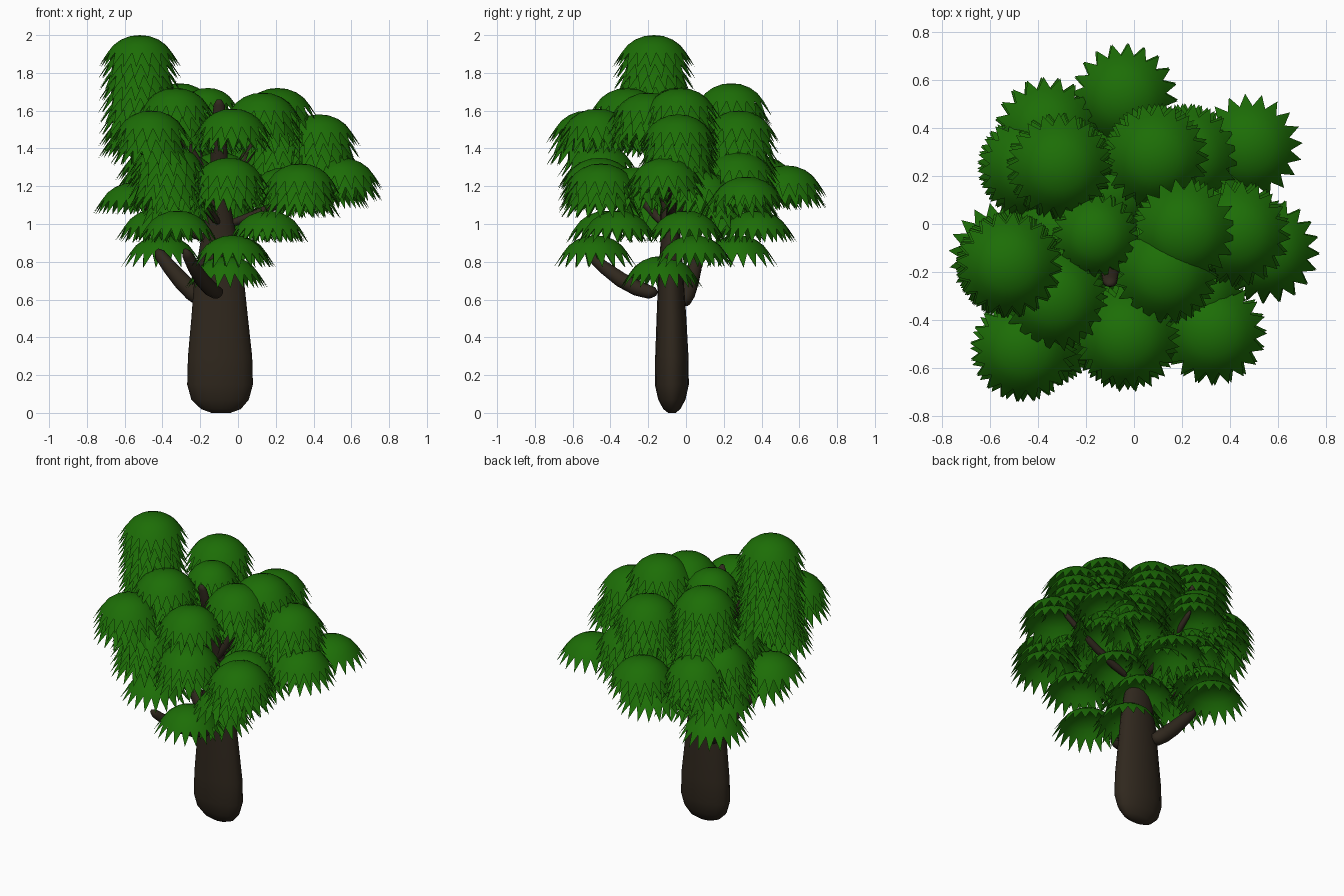
import bpy, bmesh, math, random
from mathutils import Vector

random.seed(4)


def material(name, rgb):
    m = bpy.data.materials.new(name)
    m.diffuse_color = (*rgb, 1)
    return m


BARK = material("dark_bark", (0.029, 0.0205, 0.0125))
LEAF = material("leaf_green", (0.012, 0.155, 0.002))


def finish(bm, name, mat, smooth=True):
    me = bpy.data.meshes.new(name)
    bm.to_mesh(me)
    bm.free()
    me.materials.append(mat)
    for p in me.polygons:
        p.use_smooth = smooth
    ob = bpy.data.objects.new(name, me)
    bpy.context.collection.objects.link(ob)
    return ob


def bridge(bm, a, b):
    n = len(a)
    for i in range(n):
        bm.faces.new((a[i], a[(i + 1) % n], b[(i + 1) % n], b[i]))


# Trunk: flattened oval rings (z, centre x, centre y, half width x, half width y)
def trunk():
    rows = [(0.0, -0.09, -0.075, 0.05, 0.02), (0.02, -0.09, -0.075, 0.105, 0.045),
            (0.07, -0.095, -0.075, 0.152, 0.072), (0.15, -0.095, -0.075, 0.174, 0.09),
            (0.3, -0.095, -0.075, 0.17, 0.088), (0.5, -0.097, -0.077, 0.15, 0.079),
            (0.7, -0.1, -0.08, 0.132, 0.068), (0.9, -0.1, -0.08, 0.1, 0.055),
            (1.1, -0.1, -0.09, 0.06, 0.045), (1.45, -0.1, -0.18, 0.04, 0.03),
            (1.63, -0.1, -0.24, 0.03, 0.022), (1.66, -0.1, -0.25, 0.012, 0.01)]
    bm = bmesh.new()
    n = 16
    rings = [[bm.verts.new((cx + rx * math.cos(math.tau * i / n),
                            cy + ry * math.sin(math.tau * i / n), z)) for i in range(n)]
             for z, cx, cy, rx, ry in rows]
    for a, b in zip(rings, rings[1:]):
        bridge(bm, a, b)
    bm.faces.new(rings[0][::-1])
    bm.faces.new(rings[-1])
    finish(bm, "trunk", BARK)


# Branch: round tube that bends upwards and tapers to rounded ends
def branch(name, start, end, r0=0.04, sag=0.04):
    a, b = Vector(start), Vector(end)
    side = (b - a).to_track_quat('Z', 'Y')
    bm = bmesh.new()
    rings = []
    for t, k in ((0, 0.4), (0.06, 0.85), (0.25, 1), (0.5, 0.95), (0.75, 0.8), (0.94, 0.65), (1, 0.3)):
        c = a.lerp(b, t) - Vector((0, 0, sag * 4 * t * (1 - t)))
        rings.append([bm.verts.new(c + side @ Vector((math.cos(math.tau * i / 10), math.sin(math.tau * i / 10), 0))
                                   * r0 * k) for i in range(10)])
    for p, q in zip(rings, rings[1:]):
        bridge(bm, p, q)
    bm.faces.new(rings[0][::-1])
    bm.faces.new(rings[-1])
    finish(bm, name, BARK)


# Leaf cap: smooth dome with a fringe of drooping points
def add_cap(bm, x, y, top, s=1.0, n=20):
    turn = random.random()

    def ring(r, drop, off=0.0):
        return [bm.verts.new((x + s * r * math.cos(math.tau * (i + turn + off) / n),
                              y + s * r * math.sin(math.tau * (i + turn + off) / n),
                              top - s * drop)) for i in range(n)]
    apex = bm.verts.new((x, y, top))
    rings = [ring(0.05, 0.005), ring(0.1, 0.024), ring(0.14, 0.053), ring(0.172, 0.094)]
    tips = ring(0.223, 0.17, 0.5)
    for i in range(n):
        bm.faces.new((apex, rings[0][i], rings[0][(i + 1) % n]))
        bm.faces.new((rings[-1][i], tips[i], rings[-1][(i + 1) % n]))
    for a, b in zip(rings, rings[1:]):
        bridge(bm, b, a)


# Stack of caps sharing one centre, from top downwards
def leaf_stack(name, x, y, top, count=1, step=0.06, s=1.0):
    bm = bmesh.new()
    for i in range(count):
        add_cap(bm, x, y, top - i * step, s)
    bmesh.ops.recalc_face_normals(bm, faces=bm.faces[:])
    # an open sheet: make sure the outside faces up
    if sum(f.normal.z for f in bm.faces) < 0:
        bmesh.ops.reverse_faces(bm, faces=bm.faces[:])
    finish(bm, name, LEAF)


trunk()

branch("low_left_branch", (-0.17, -0.02, 0.58), (-0.43, 0.07, 0.86), 0.048, 0.02)
branch("low_front_branch", (-0.1, -0.16, 0.63), (-0.28, -0.53, 0.86), 0.042, 0.04)
for i, (p, q) in enumerate([
        ((-0.1, -0.08, 0.9), (-0.58, -0.12, 1.16)), ((-0.1, -0.05, 1.0), (-0.05, 0.48, 1.24)),
        ((-0.05, -0.08, 1.0), (0.5, -0.08, 1.28)), ((-0.1, -0.05, 1.05), (-0.3, 0.25, 1.66)),
        ((-0.1, -0.12, 1.15), (-0.5, -0.17, 1.85)), ((-0.1, -0.12, 1.0), (-0.42, -0.48, 1.5)),
        ((-0.09, -0.12, 1.1), (0.18, -0.05, 1.64)), ((-0.09, -0.1, 1.1), (0.1, 0.26, 1.52))]):
    branch(f"upper_branch_{i + 1}", p, q, 0.025, 0.03)

# Foliage: (x, y, top, cap count)
STACKS = [
    # outer crown
    (-0.52, -0.17, 2.0, 9), (-0.55, -0.13, 1.22, 1),
    (-0.31, 0.24, 1.745, 8), (-0.43, 0.24, 1.40, 4), (-0.36, 0.39, 1.36, 3),
    (-0.33, -0.31, 1.72, 4), (-0.46, -0.52, 1.6, 3), (-0.37, -0.46, 1.42, 4),
    (-0.03, -0.47, 1.61, 2), (-0.05, -0.46, 1.35, 3), (0.33, -0.45, 1.32, 3),
    (0.13, -0.2, 1.695, 3), (0.21, -0.03, 1.72, 8), (0.43, -0.04, 1.58, 4),
    (0.55, -0.11, 1.35, 2), (0.48, 0.32, 1.25, 1), (0.09, 0.28, 1.6, 4),
    (0.22, 0.28, 1.38, 4), (-0.04, 0.53, 1.31, 2),
    # inner fill
    (-0.1, 0.14, 1.38, 5), (-0.3, -0.05, 1.38, 4), (0.25, -0.28, 1.3, 2),
    (0.3, 0.08, 1.28, 2), (-0.22, 0.28, 1.25, 2), (-0.32, -0.2, 1.22, 2),
    # lower tiers
    (0.0, 0.37, 1.07, 1), (0.16, -0.36, 1.07, 1), (-0.43, -0.15, 1.08, 1),
    (-0.32, -0.42, 1.07, 1), (-0.4, 0.2, 1.07, 1), (0.14, 0.0, 1.07, 1),
    (-0.4, 0.27, 0.94, 1), (-0.03, -0.48, 0.94, 1), (-0.02, 0.04, 0.94, 1),
    (-0.06, -0.13, 0.83, 1),
]
for i, (x, y, z, c) in enumerate(STACKS):
    leaf_stack(f"leaf_stack_{i + 1}", x, y, z, c)
leaf_stack("centre_leaf_stack", -0.16, -0.05, 1.72, 4, 0.07, 0.82)
